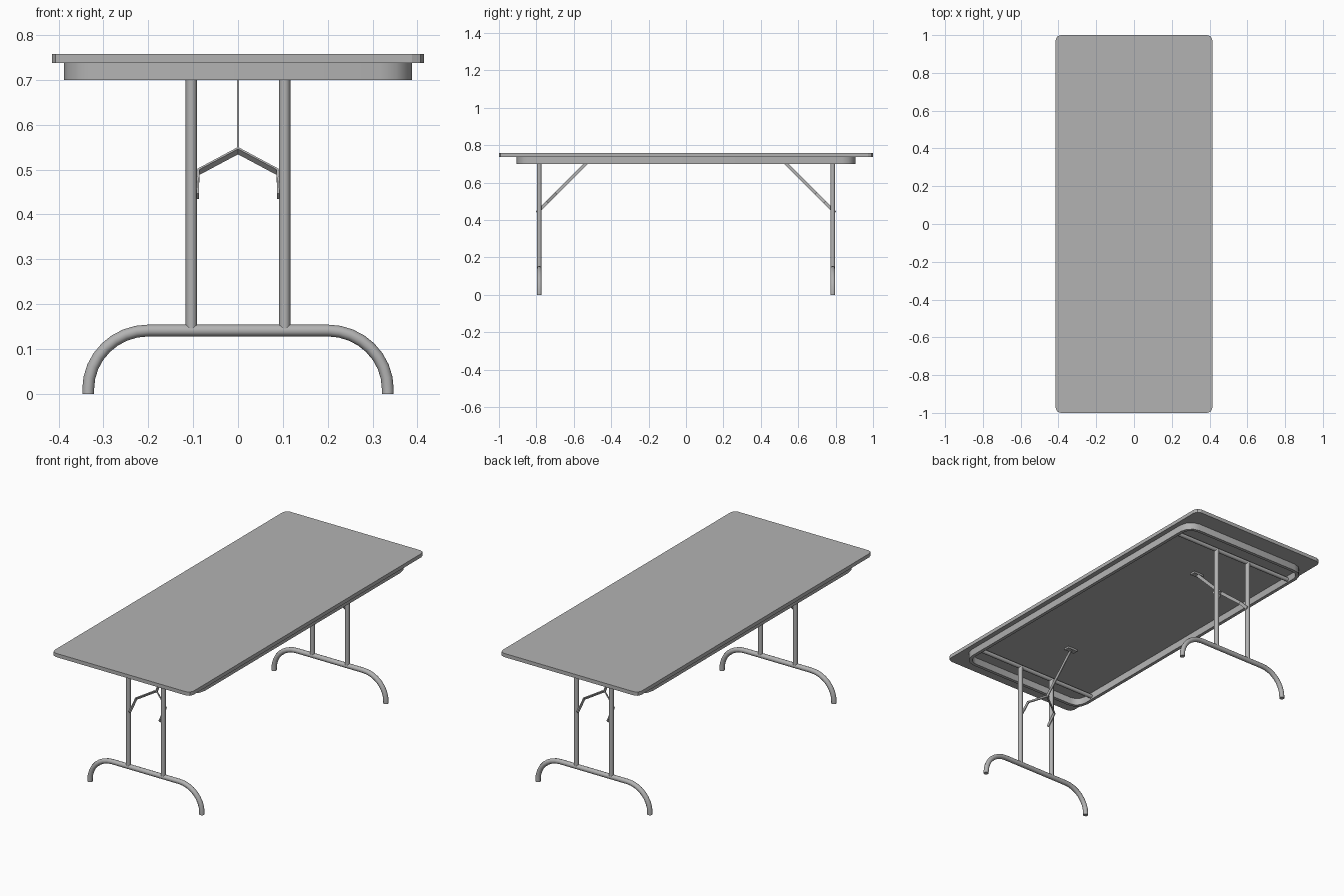
import bpy, bmesh, math
from mathutils import Vector

if "Cube" in bpy.data.objects:
    bpy.data.objects.remove(bpy.data.objects["Cube"])

grey = bpy.data.materials.new("plain_grey")
grey.use_nodes = True
GREY = (0.45, 0.45, 0.45, 1)
grey.diffuse_color = GREY
grey.node_tree.nodes["Principled BSDF"].inputs["Base Color"].default_value = GREY


def finish(name, bm, smooth=True):
    bmesh.ops.recalc_face_normals(bm, faces=bm.faces)
    mesh = bpy.data.meshes.new(name)
    bm.to_mesh(mesh)
    bm.free()
    ob = bpy.data.objects.new(name, mesh)
    bpy.context.collection.objects.link(ob)
    mesh.materials.append(grey)
    if smooth:
        bpy.ops.object.select_all(action="DESELECT")
        ob.select_set(True)
        bpy.context.view_layer.objects.active = ob
        bpy.ops.object.shade_smooth_by_angle(angle=math.radians(50))
    return ob


def outline(hx, hy, r, segs):
    """Rectangle with rounded corners, counter-clockwise."""
    pts = []
    for k, (sx, sy) in enumerate([(1, 1), (-1, 1), (-1, -1), (1, -1)]):
        for i in range(segs + 1):
            a = (k + i / segs) * math.pi / 2
            pts.append((sx * (hx - r) + r * math.cos(a), sy * (hy - r) + r * math.sin(a)))
    return pts


def loft(bm, loops, closed=False):
    """Skin a list of vertex loops, capping the ends unless closed."""
    n = len(loops[0])
    pairs = list(zip(loops, loops[1:]))
    if closed:
        pairs.append((loops[-1], loops[0]))
    for a, b in pairs:
        for i in range(n):
            j = (i + 1) % n
            bm.faces.new((a[i], a[j], b[j], b[i]))
    if not closed:
        bm.faces.new(loops[0])
        bm.faces.new(loops[-1])


def ring(bm, pts, z):
    return [bm.verts.new((x, y, z)) for x, y in pts]


def tube(name, path, radius, sides=10):
    """Round tube along a path lying in a plane of constant y."""
    bm = bmesh.new()
    path = [Vector(p) for p in path]
    loops = []
    for i, p in enumerate(path):
        d = (path[min(i + 1, len(path) - 1)] - path[max(i - 1, 0)]).normalized()
        y = Vector((0, 1, 0))
        side = d.cross(y)
        angles = [2 * math.pi * k / sides for k in range(sides)]
        loops.append([bm.verts.new(p + radius * (math.cos(a) * side + math.sin(a) * y))
                      for a in angles])
    loft(bm, loops)
    return finish(name, bm)


def strap(name, path, normal, width, thick):
    """Flat strip following a path, standing on edge along the normal."""
    bm = bmesh.new()
    path = [Vector(p) for p in path]
    loops = []
    for i, p in enumerate(path):
        d = (path[min(i + 1, len(path) - 1)] - path[max(i - 1, 0)]).normalized()
        s = d.cross(normal) * thick / 2
        w = normal * width / 2
        loops.append([bm.verts.new(p + v) for v in (s + w, s - w, -s - w, -s + w)])
    loft(bm, loops)
    return finish(name, bm, False)


# Table top
TOP, UNDER = 0.758, 0.738
bm = bmesh.new()
edge = outline(0.415, 1.0, 0.027, 2)
loft(bm, [ring(bm, edge, UNDER), ring(bm, edge, TOP)])
finish("table_top", bm, False)

# Hollow apron frame under the top
bm = bmesh.new()
outer = outline(0.388, 0.905, 0.07, 3)
inner = outline(0.37, 0.887, 0.052, 3)
loft(bm, [ring(bm, outer, UNDER), ring(bm, outer, 0.70),
          ring(bm, inner, 0.70), ring(bm, inner, UNDER)], closed=True)
finish("apron_frame", bm)

# Folding leg sets, mirrored front to back
BAR_Z = 0.141
for end, s in (("front", -1), ("back", 1)):
    y = s * 0.785

    # Foot rail: straight bar with both ends bent down to the floor
    bend = [(0.2 + 0.134 * math.sin(a), 0.01 + (BAR_Z - 0.01) * math.cos(a))
            for a in (i * math.pi / 16 for i in range(9))] + [(0.334, 0)]
    path = [(-x, y, z) for x, z in reversed(bend)] + [(x, y, z) for x, z in bend]
    tube(end + "_foot_rail", path, 0.0132)

    # Uprights and the pivot tube they hang from
    for side, m in (("right", -1), ("left", 1)):
        tube(f"{end}_{side}_upright", [(m * 0.104, y, BAR_Z), (m * 0.104, y, 0.72)], 0.0125)
    tube(end + "_pivot_tube", [(-0.375, y, 0.718), (0.375, y, 0.718)], 0.011)

    # Sloping forked brace
    def on_slope(x, z):
        return (x, y - s * (z - 0.452), z)

    normal = Vector((0, s, 1)).normalized()
    for side, m in (("right", -1), ("left", 1)):
        strap(f"{end}_{side}_brace_fork",
              [on_slope(m * x, z) for x, z in ((0.09, 0.44), (0.088, 0.495), (0, 0.542))],
              normal, 0.017, 0.005)
    strap(end + "_brace_arm", [on_slope(0, 0.54), on_slope(0, 0.737)], normal, 0.017, 0.005)

    # Bracket fixing the brace to the underside
    foot_y = on_slope(0, 0.733)[1]
    strap(end + "_brace_bracket", [(-0.03, foot_y, 0.733), (0.03, foot_y, 0.733)],
          Vector((0, 1, 0)), 0.03, 0.01)
